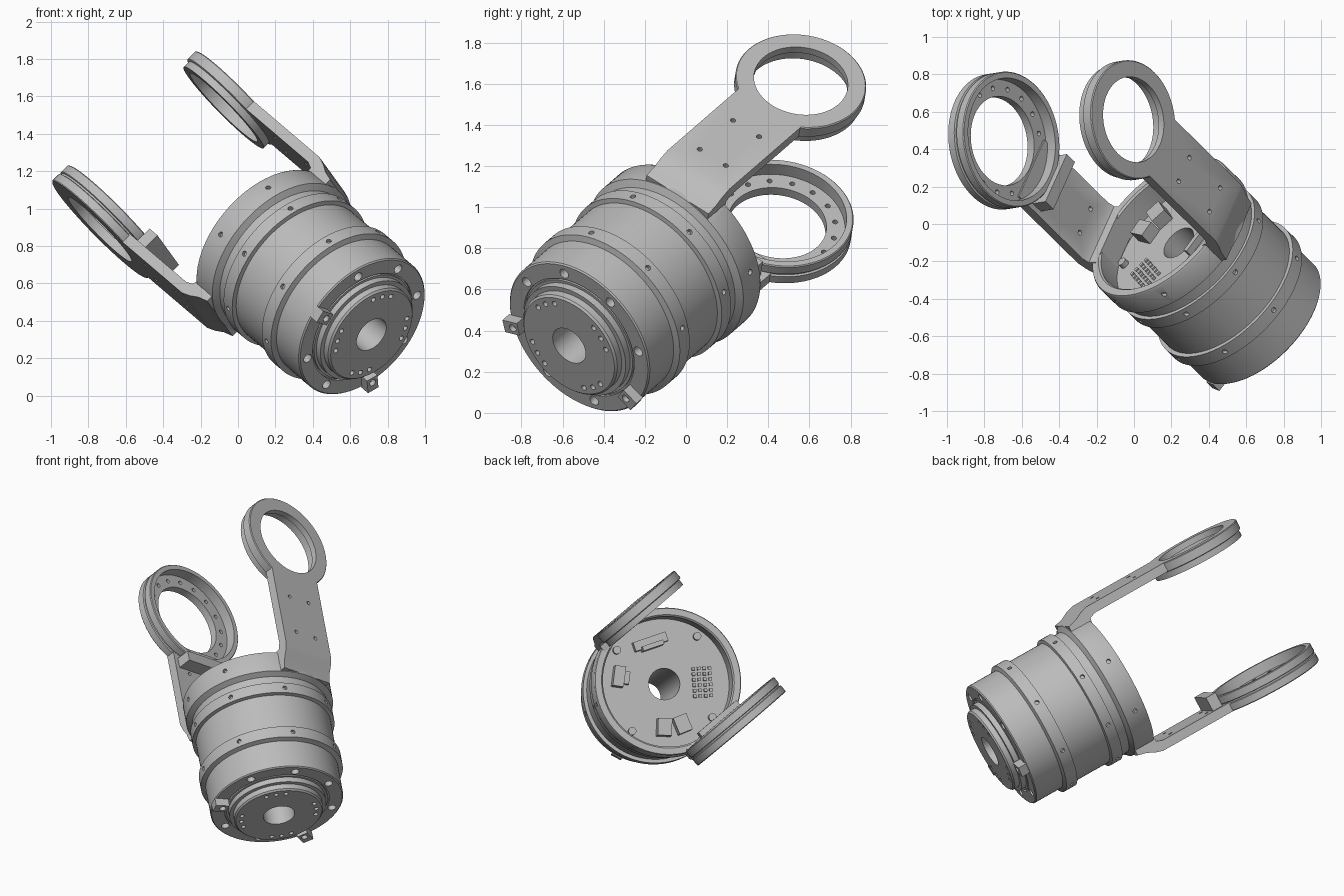
import bpy, bmesh
from math import radians, cos, sin, tau
from mathutils import Matrix, Vector

cube = bpy.data.objects.get("Cube")
if cube:
    bpy.data.objects.remove(cube)

grey = bpy.data.materials.new("satin grey")
grey.use_nodes = True
colour = (0.5, 0.5, 0.5, 1)
grey.diffuse_color = colour
grey.node_tree.nodes["Principled BSDF"].inputs["Base Color"].default_value = colour

# Tilted frame: X across the arms, Y along the arm width, Z along the barrel
axis = Vector((-0.61, 0.60, 0.52)).normalized()
across = Vector((-0.70, -0.12, -0.70))
across = (across - axis * across.dot(axis)).normalized()
side_dir = axis.cross(across)
FRAME = Matrix.Translation((0.665, -0.52, 0.368)) @ Matrix((across, side_dir, axis)).transposed().to_4x4()
parts = []


def make(name, bm, placed=Matrix()):
    bmesh.ops.recalc_face_normals(bm, faces=bm.faces[:])
    mesh = bpy.data.meshes.new(name)
    bm.to_mesh(mesh)
    bm.free()
    mesh.materials.append(grey)
    ob = bpy.data.objects.new(name, mesh)
    bpy.context.collection.objects.link(ob)
    ob.matrix_world = FRAME @ placed
    parts.append(ob)
    return ob


def lathe(name, profile, segments=96, placed=Matrix()):
    """Closed (radius, height) profile turned about Z."""
    bm = bmesh.new()
    rings = [[bm.verts.new((r * cos(tau * i / segments), r * sin(tau * i / segments), z))
              for r, z in profile] for i in range(segments)]
    for i in range(segments):
        a, b = rings[i], rings[(i + 1) % segments]
        for j in range(len(profile)):
            k = (j + 1) % len(profile)
            bm.faces.new((a[j], b[j], b[k], a[k]))
    return make(name, bm, placed)


def add_pin(bm, matrix, radius, depth):
    bmesh.ops.create_cone(bm, cap_ends=True, segments=16, radius1=radius,
                          radius2=radius, depth=depth, matrix=matrix)


def add_box(bm, matrix, size):
    bmesh.ops.create_cube(bm, size=1, matrix=matrix @ Matrix.Diagonal((*size, 1)))


def polar(angle, radius, z):
    return Matrix.Rotation(radians(angle), 4, "Z") @ Matrix.Translation((radius, 0, z))


def drill(ob, bm, placed=Matrix()):
    """Cut all pins in bm out of the object."""
    cutter = make("cutter", bm, placed)
    parts.remove(cutter)
    cutter.hide_render = True
    mod = ob.modifiers.new("holes", "BOOLEAN")
    mod.operation = "DIFFERENCE"
    mod.solver = "EXACT"
    mod.object = cutter
    bpy.context.view_layer.update()
    graph = bpy.context.evaluated_depsgraph_get()
    mesh = bpy.data.meshes.new_from_object(ob.evaluated_get(graph))
    ob.modifiers.clear()
    ob.data = mesh
    bpy.data.objects.remove(cutter)


TURN = Matrix.Rotation(radians(90), 4, "Y")
BOLTS = [22.5 + 45 * i for i in range(8)]
CLAMPS = (67.5, 292.5)

# Barrel: hub, flange, two raised bands, open cup at the top
barrel = lathe("barrel", [
    (0.10, -0.08), (0.275, -0.08), (0.285, -0.07), (0.285, -0.035), (0.31, -0.035), (0.31, 0),
    (0.325, 0), (0.325, 0.012), (0.335, 0.012), (0.335, 0), (0.418, 0), (0.425, 0.007),
    (0.425, 0.20), (0.455, 0.21), (0.455, 0.29), (0.432, 0.29), (0.432, 0.545), (0.455, 0.55),
    (0.455, 0.625), (0.435, 0.625), (0.435, 0.685), (0.47, 0.705), (0.47, 0.84), (0.465, 0.85),
    (0.425, 0.85), (0.415, 0.84), (0.415, 0.70), (0.10, 0.70)])
holes = bmesh.new()
for angle in BOLTS:
    for z, r in ((0.25, 0.455), (0.587, 0.455), (0.78, 0.47)):
        add_pin(holes, polar(angle, r, z) @ TURN, 0.014, 0.04)
    if angle not in CLAMPS:
        add_pin(holes, polar(angle, 0.37, 0), 0.026, 0.08)
for quarter in range(4):
    for offset in (-15, 0, 15):
        add_pin(holes, polar(quarter * 90 + 45 + offset, 0.24, -0.08), 0.014, 0.05)
drill(barrel, holes)

# Clamp blocks on the flange
for i, angle in enumerate(CLAMPS):
    bm = bmesh.new()
    add_box(bm, polar(angle, 0.385, -0.025), (0.09, 0.07, 0.056))
    block = make(f"clamp_block_{i + 1}", bm)
    bm = bmesh.new()
    add_pin(bm, polar(angle, 0.375, -0.05), 0.02, 0.05)
    drill(block, bm)

# Circuit board fittings inside the cup: angle, radius, size
fittings = bmesh.new()
for angle, radius, size in (
        (159, 0.28, (0.06, 0.22, 0.06)), (159, 0.25, (0.03, 0.14, 0.10)),
        (222, 0.30, (0.07, 0.13, 0.08)), (222, 0.25, (0.04, 0.08, 0.05)),
        (318, 0.28, (0.11, 0.09, 0.08)), (342, 0.28, (0.11, 0.09, 0.08))):
    add_box(fittings, polar(angle, radius, 0.70 + size[2] / 2 - 0.005), size)
for row in range(4):
    for col in range(6):
        add_box(fittings, polar(53, 0.19 + row * 0.035, 0.705)
                @ Matrix.Translation((0, (col - 2.5) * 0.035, 0)), (0.02, 0.02, 0.025))
for angle in (15, 105, 195, 285):
    add_pin(fittings, polar(angle, 0.37, 0.71), 0.025, 0.04)
make("board_fittings", fittings)

# Arms: bent plates rising from the cup
BEND = [(0.40, 0.71), (0.465, 0.71), (0.48, 0.77), (0.505, 0.82), (0.52, 0.87), (0.52, 1.455),
        (0.46, 1.455), (0.46, 0.90), (0.445, 0.86), (0.40, 0.85)]
for label, side in (("left", 1), ("right", -1)):
    bm = bmesh.new()
    edge = bm.faces.new([bm.verts.new((side * m, -0.19, n)) for m, n in BEND])
    grown = bmesh.ops.extrude_face_region(bm, geom=[edge])["geom"]
    bmesh.ops.translate(bm, vec=(0, 0.38, 0),
                        verts=[v for v in grown if isinstance(v, bmesh.types.BMVert)])
    arm = make(f"{label}_arm", bm)
    bm = bmesh.new()
    for n in (0.985, 1.255):
        for w in (-0.08, 0.08):
            add_pin(bm, Matrix.Translation((side * 0.49, w, n)) @ TURN, 0.013, 0.12)
    drill(arm, bm)

# Large bearing ring with an inward-facing recess
place = Matrix.Translation((0, 0, 1.70)) @ TURN
ring = lathe("left_bearing_ring", [
    (0.24, 0.52), (0.24, 0.47), (0.33, 0.47), (0.33, 0.40), (0.36, 0.40), (0.365, 0.405),
    (0.365, 0.452), (0.355, 0.456), (0.355, 0.466), (0.365, 0.47), (0.365, 0.515), (0.36, 0.52)],
    placed=place)
bm = bmesh.new()
for i in range(16):
    add_pin(bm, polar(i * 22.5, 0.285, 0.48), 0.013, 0.05)
drill(ring, bm, place)

# Smaller plain ring on the other arm
lathe("right_bearing_ring", [
    (0.23, 0.52), (0.23, 0.48), (0.255, 0.48), (0.255, 0.415), (0.305, 0.415),
    (0.305, 0.455), (0.32, 0.46), (0.32, 0.515), (0.315, 0.52)],
    placed=Matrix.Translation((0, 0, 1.70)) @ TURN.inverted())

# Stop block on the inner face of the left arm
bm = bmesh.new()
add_box(bm, Matrix.Translation((0.415, 0, 1.315)), (0.10, 0.32, 0.07))
make("stop_block", bm)

# Smooth shading with sharp edges kept
bpy.ops.object.select_all(action="DESELECT")
for ob in parts:
    ob.select_set(True)
bpy.context.view_layer.objects.active = parts[0]
bpy.ops.object.shade_smooth_by_angle(angle=radians(30))
